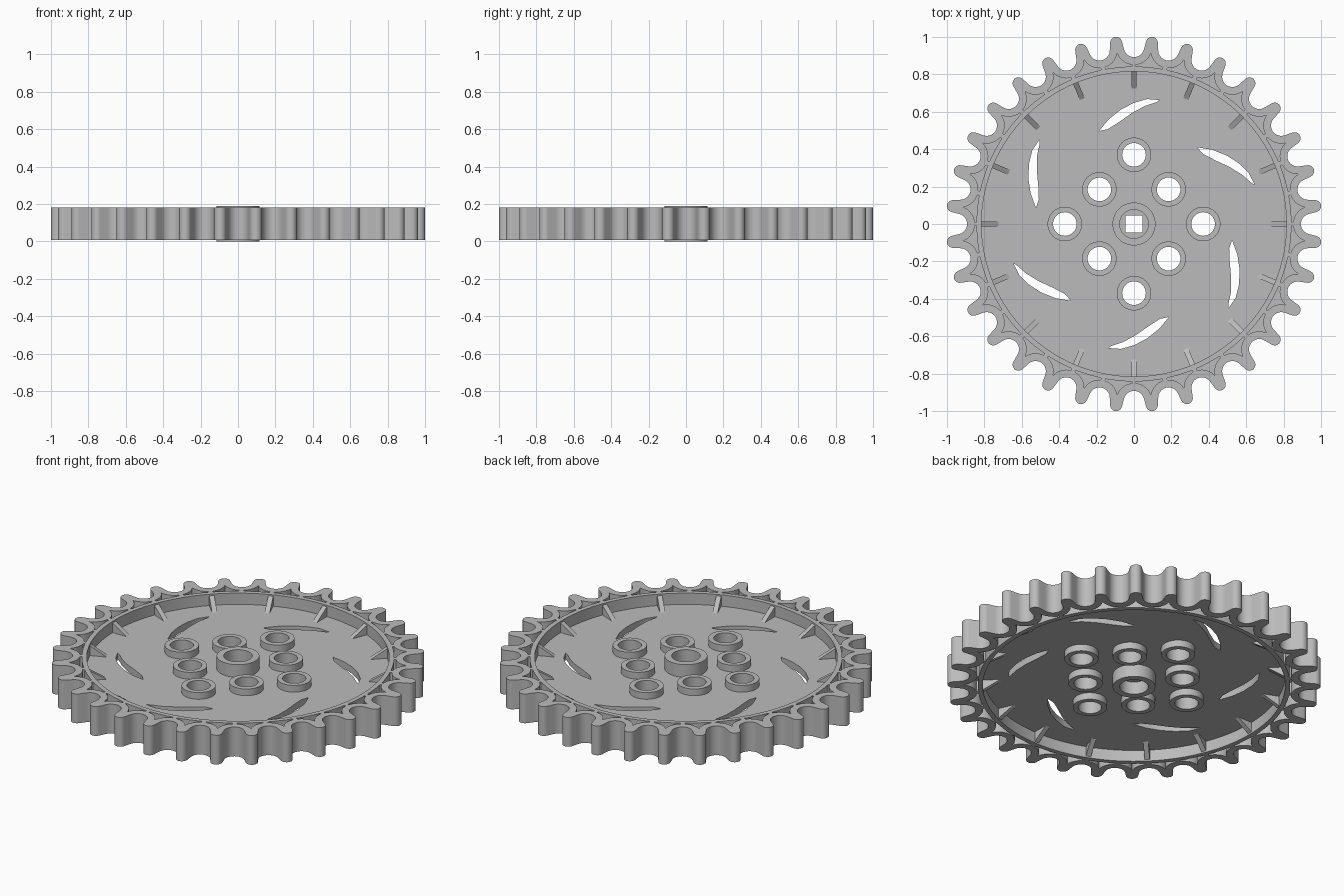
import bpy, bmesh
from math import sin, cos, pi, radians, atan2, acos, hypot, sqrt, asin

cube = bpy.data.objects.get("Cube")
if cube:
    bpy.data.objects.remove(cube)

TEETH = 32
HALF = pi / TEETH                    # half the tooth pitch
VALLEY_R, VALLEY_C = 0.055, 0.947    # valley arc radius, distance of its centre
TIP_R, TIP_C = 0.032, 0.973          # tooth tip arc
RING_IN, RING_OUT = 0.815, 0.842     # inner ring of the rim
MID = 0.095                          # middle plane of the wheel

grey = bpy.data.materials.new("plain grey")
grey.use_nodes = True
grey.diffuse_color = (0.5, 0.5, 0.5, 1)
grey.node_tree.nodes["Principled BSDF"].inputs["Base Color"].default_value = (0.5, 0.5, 0.5, 1)


def turn(pts, a):
    return [(x * cos(a) - y * sin(a), x * sin(a) + y * cos(a)) for x, y in pts]


def arc(cx, cy, r, a0, a1, n):
    return [(cx + r * cos(a0 + (a1 - a0) * i / n), cy + r * sin(a0 + (a1 - a0) * i / n))
            for i in range(n + 1)]


def circle(cx, cy, r, n=48):
    return arc(cx, cy, r, 0, 2 * pi, n)[:-1]


def finish(name, bm, smooth=True):
    bmesh.ops.remove_doubles(bm, verts=bm.verts, dist=0.00005)
    bmesh.ops.recalc_face_normals(bm, faces=bm.faces)
    mesh = bpy.data.meshes.new(name)
    bm.to_mesh(mesh)
    bm.free()
    mesh.materials.append(grey)
    ob = bpy.data.objects.new(name, mesh)
    bpy.context.collection.objects.link(ob)
    if smooth:
        bpy.ops.object.select_all(action='DESELECT')
        ob.select_set(True)
        bpy.context.view_layer.objects.active = ob
        bpy.ops.object.shade_smooth_by_angle(angle=radians(30))
    return ob


def plate(name, loops, height):
    """Extruded flat shape; the loops inside the first one become holes."""
    curve = bpy.data.curves.new(name + " outline", 'CURVE')
    curve.dimensions = '2D'
    curve.fill_mode = 'BOTH'
    curve.extrude = height / 2
    for pts in loops:
        s = curve.splines.new('POLY')
        s.points.add(len(pts) - 1)
        for p, (x, y) in zip(s.points, pts):
            p.co = (x, y, 0, 1)
        s.use_cyclic_u = True
    tmp = bpy.data.objects.new(name + " outline", curve)
    bpy.context.collection.objects.link(tmp)
    bpy.context.view_layer.update()
    mesh = bpy.data.meshes.new_from_object(tmp.evaluated_get(bpy.context.evaluated_depsgraph_get()))
    bm = bmesh.new()
    bm.from_mesh(mesh)
    bpy.data.objects.remove(tmp)
    bpy.data.curves.remove(curve)
    bpy.data.meshes.remove(mesh)
    bmesh.ops.translate(bm, verts=bm.verts, vec=(0, 0, MID))
    return finish(name, bm)


# Toothed outline: valley and tip arcs joined by straight tangents
dx, dy = TIP_C * cos(HALF) - VALLEY_C, TIP_C * sin(HALF)
flank = atan2(dy, dx) + acos((VALLEY_R + TIP_R) / hypot(dx, dy))
tip_half = pi - flank + HALF
outline = []
for k in range(TEETH):
    a = 2 * HALF * k
    outline += turn(arc(VALLEY_C, 0, VALLEY_R, 2 * pi - flank, flank, 12), a)
    outline += turn(arc(TIP_C, 0, TIP_R, -tip_half, tip_half, 12), a + HALF)

# Hollow cell inside each tooth, leaving ribs at the valleys
WALL_R, RIB = 0.096, 0.012
cx, cy = VALLEY_C * cos(HALF), VALLEY_C * sin(HALF)
cusp = cx - sqrt(WALL_R ** 2 - cy ** 2)
start = pi + HALF + asin(RIB / WALL_R)
end = atan2(-cy, cusp - cx) + 2 * pi
side = arc(cx, cy, WALL_R, start, end, 8)
span = HALF - RIB / RING_OUT
cell = arc(0, 0, RING_OUT, -span, span, 4) + side + [(x, -y) for x, y in side[-2::-1]]
cells = [turn(cell, 2 * HALF * k + HALF) for k in range(TEETH)]
plate("toothed rim", [outline, circle(0, 0, RING_IN, 128)] + cells, 0.174)

# Thin web with curved slots, boss holes and a square drive hole
slot = [(-0.187, 0.497), (-0.135, 0.56), (-0.07, 0.612), (0, 0.648), (0.07, 0.668), (0.139, 0.663),
        (0.12, 0.652), (0.06, 0.632), (-0.01, 0.594), (-0.08, 0.545), (-0.14, 0.507)]
slots = [turn(slot, k * pi / 3) for k in range(6)]
spots = [turn([(r, 0)], k * pi / 4)[0] for k, r in enumerate([0.37, 0.262] * 4)]
square = [(-0.046, -0.046), (0.046, -0.046), (0.046, 0.046), (-0.046, 0.046)]
holes = [circle(x, y, 0.075) for x, y in spots]
web_edge = [(x * 0.985, y * 0.985) for x, y in outline]
plate("web", [web_edge, square] + slots + holes, 0.04)

# Round bosses and the central hub
for i, (x, y) in enumerate(spots):
    plate(f"boss {i + 1}", [circle(x, y, 0.092), circle(x, y, 0.063)], 0.12)
plate("hub", [circle(0, 0, 0.115), circle(0, 0, 0.077)], 0.19)

# Tapered gussets bracing the ring on both faces of the web
bm = bmesh.new()
gusset = [(0.825, 0.078), (0.815, 0.078), (0.72, 0.018), (0.72, -0.018), (0.815, -0.078), (0.825, -0.078)]
for k in range(16):
    sides = []
    for w in (-0.014, 0.014):
        ring = []
        for r, z in gusset:
            x, y = turn([(r, w)], k * pi / 8)[0]
            ring.append(bm.verts.new((x, y, MID + z)))
        sides.append(ring)
        bm.faces.new(ring)
    n = len(gusset)
    for i in range(n):
        j = (i + 1) % n
        bm.faces.new((sides[0][i], sides[0][j], sides[1][j], sides[1][i]))
finish("gussets", bm, smooth=False)
